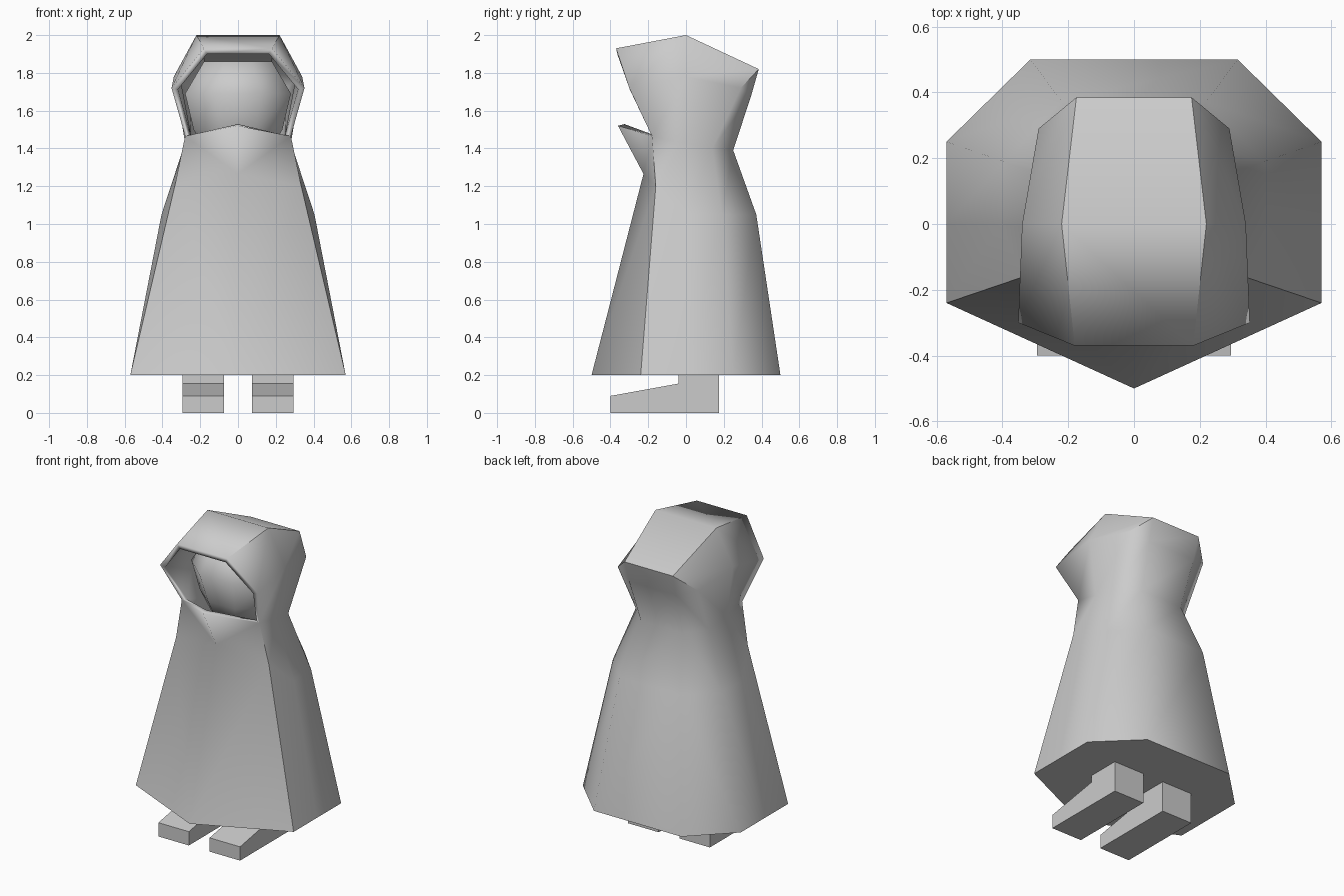
import bpy, bmesh, math

if "Cube" in bpy.data.objects:
    bpy.data.objects.remove(bpy.data.objects["Cube"])


def finish(name, bm, angle):
    bmesh.ops.remove_doubles(bm, verts=bm.verts, dist=0.0005)
    bmesh.ops.recalc_face_normals(bm, faces=bm.faces)
    me = bpy.data.meshes.new(name)
    bm.to_mesh(me)
    bm.free()
    ob = bpy.data.objects.new(name, me)
    bpy.context.collection.objects.link(ob)
    bpy.ops.object.select_all(action='DESELECT')
    ob.select_set(True)
    bpy.context.view_layer.objects.active = ob
    bpy.ops.object.shade_smooth_by_angle(angle=math.radians(angle))
    return ob


def face(bm, pts):
    # skip repeated corners so columns may share an end point
    unique = []
    for p in pts:
        if p not in unique:
            unique.append(p)
    if len(unique) > 2:
        bm.faces.new([bm.verts.new(p) for p in unique])


def flip(p):
    return (-p[0], p[1], p[2])


# Hooded cloak: vertical columns from hem to hood, front centre round to the back
centre = [(0, -.5, .2), (0, -.225, 1.265), (0, -.36, 1.52)]
front = [(.57, -.24, .2), (.335, -.16, 1.2), (.28, -.18, 1.465),
         (.352, -.30, 1.72), (.18, -.37, 1.93)]
side = [(.57, 0, .2), (.405, 0, 1.05), (.28, -.02, 1.43),
        (.34, 0, 1.78), (.22, 0, 2.0)]
corner = [(.57, .25, .2), (.395, .19, 1.05), (.265, .14, 1.40),
          (.29, .29, 1.72), (.175, .385, 1.82)]
back = [(.315, .5, .2), (.22, .372, 1.05), (.15, .25, 1.39),
        (.17, .345, 1.68), (.175, .385, 1.82)]

bm = bmesh.new()
columns = [centre, front, side, corner, back]
for a, b in zip(columns, columns[1:]):
    for i in range(min(len(a), len(b)) - 1):
        quad = [a[i], b[i], b[i + 1], a[i + 1]]
        face(bm, quad)
        face(bm, [flip(p) for p in quad])
for i in range(4):
    face(bm, [back[i], flip(back[i]), flip(back[i + 1]), back[i + 1]])
# hood crown
face(bm, [front[4], side[4], flip(side[4]), flip(front[4])])
face(bm, [side[4], back[4], flip(back[4]), flip(side[4])])
# closed hem
hem = [c[0] for c in columns]
face(bm, hem + [flip(p) for p in reversed(hem[1:])])
cloak = finish("hooded_cloak", bm, 50)
# the opening decides the outside; make sure normals point outward
if cloak.data.polygons[-1].normal.z > 0:
    cloak.data.flip_normals()
thick = cloak.modifiers.new("thickness", 'SOLIDIFY')
thick.thickness = 0.035
thick.offset = -1

# Head: low-poly octagonal rings inside the hood
bm = bmesh.new()
rings = []
for z, rx, ry in [(1.38, .17, .15), (1.5, .235, .19), (1.69, .28, .25), (1.86, .18, .16)]:
    rings.append([(rx * math.cos(math.radians(45 * k + 22.5)) / math.cos(math.pi / 8),
                   .02 + ry * math.sin(math.radians(45 * k + 22.5)) / math.cos(math.pi / 8), z)
                  for k in range(8)])
for lo, hi in zip(rings, rings[1:]):
    for k in range(8):
        n = (k + 1) % 8
        face(bm, [lo[k], lo[n], hi[n], hi[k]])
face(bm, rings[0])
face(bm, rings[-1])
finish("head", bm, 70)

# Boots: side profile extruded across the width
profile = [(-.4, 0), (-.4, .09), (-.04, .155), (-.04, .24), (.175, .24), (.175, 0)]
for name, s in (("right_boot", 1), ("left_boot", -1)):
    bm = bmesh.new()
    f = bm.faces.new([bm.verts.new((s * .075, y, z)) for y, z in profile])
    ext = bmesh.ops.extrude_face_region(bm, geom=[f])
    bmesh.ops.translate(bm, vec=(s * .22, 0, 0),
                        verts=[g for g in ext["geom"] if isinstance(g, bmesh.types.BMVert)])
    finish(name, bm, 60)
